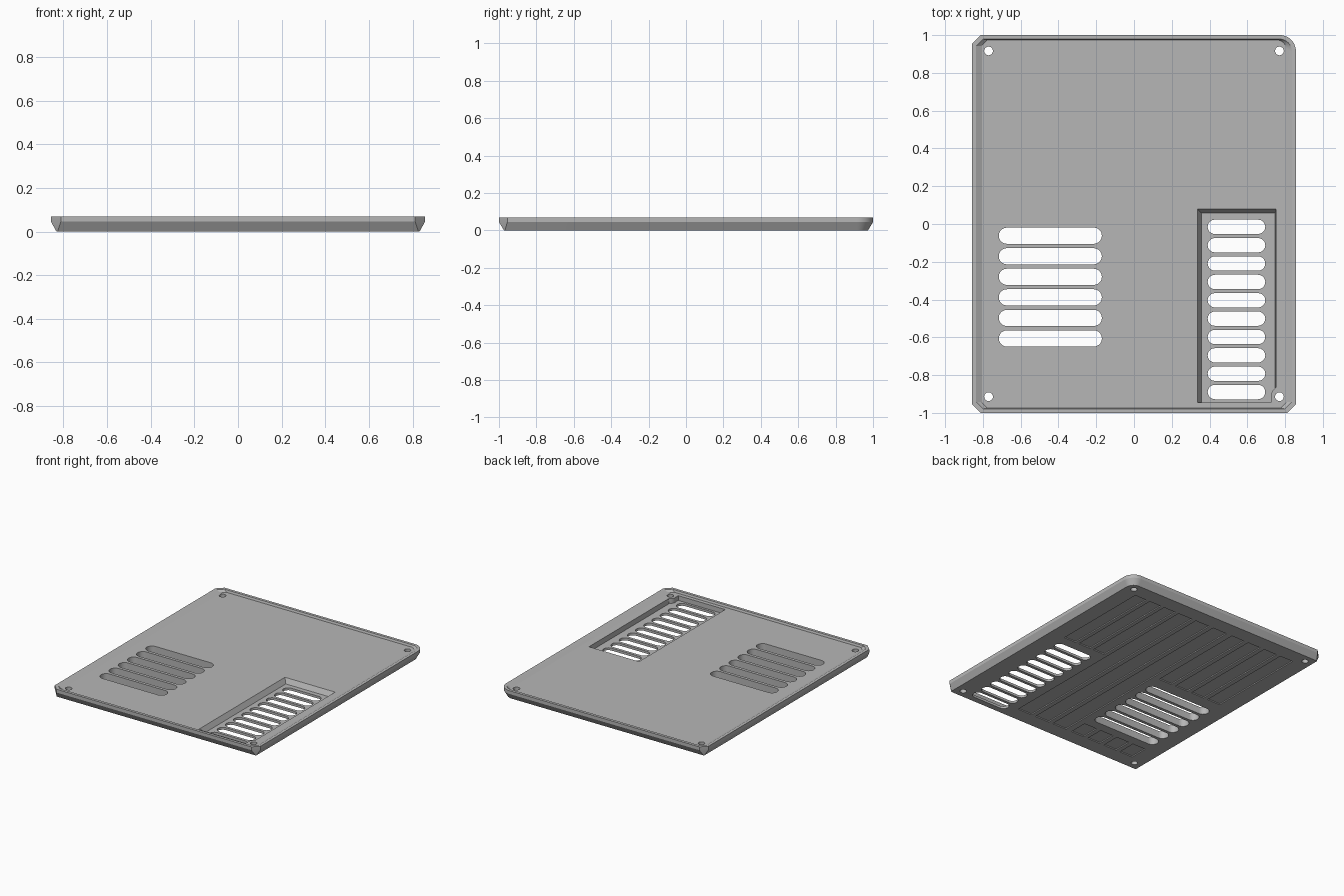
import bpy, bmesh, math

if "Cube" in bpy.data.objects:
    bpy.data.objects.remove(bpy.data.objects["Cube"])

grey = bpy.data.materials.new("plain grey")
grey.diffuse_color = (0.47, 0.47, 0.47, 1)
grey.use_nodes = True
grey.node_tree.nodes["Principled BSDF"].inputs["Base Color"].default_value = grey.diffuse_color


def arc(cx, cy, r, a0, a1, n):
    """Points on an arc, angles in degrees."""
    return [(cx + r * math.cos(math.radians(a0 + (a1 - a0) * i / n)),
             cy + r * math.sin(math.radians(a0 + (a1 - a0) * i / n))) for i in range(n + 1)]


def outline(hx, hy, c, r):
    """Rectangle with three chamfered corners and one rounded back right corner."""
    return [(-hx, -hy + c), (-hx + c, -hy), (hx - c, -hy), (hx, -hy + c),
            *arc(hx - r, hy - r, r, 0, 90, 12), (-hx + c, hy), (-hx, hy - c)]


def loft(bm, loops):
    """Closed solid through (points, z) loops of equal length."""
    rings = [[bm.verts.new((x, y, z)) for x, y in pts] for pts, z in loops]
    n = len(rings[0])
    bm.faces.new(rings[0][::-1])
    for a, b in zip(rings, rings[1:]):
        for i in range(n):
            j = (i + 1) % n
            bm.faces.new((a[i], a[j], b[j], b[i]))
    bm.faces.new(rings[-1])


def prism(bm, pts, z0, z1):
    loft(bm, [(pts, z0), (pts, z1)])


def slot(x0, x1, y, w):
    r = w / 2
    return arc(x1 - r, y, r, -90, 90, 10) + arc(x0 + r, y, r, 90, 270, 10)


def rect(x0, x1, y0, y1):
    return [(x0, y0), (x1, y0), (x1, y1), (x0, y1)]


def make(name, bm):
    bmesh.ops.recalc_face_normals(bm, faces=bm.faces)
    me = bpy.data.meshes.new(name)
    bm.to_mesh(me)
    bm.free()
    me.materials.append(grey)
    ob = bpy.data.objects.new(name, me)
    bpy.context.collection.objects.link(ob)
    return ob


def cut(target, cutter):
    mod = target.modifiers.new("cut", 'BOOLEAN')
    mod.operation, mod.solver, mod.object = 'DIFFERENCE', 'EXACT', cutter
    bpy.context.view_layer.objects.active = target
    bpy.ops.object.modifier_apply(modifier=mod.name)
    bpy.data.objects.remove(cutter)


# Tray with tapered underside and raised rim
FLOOR = 0.054
bm = bmesh.new()
loft(bm, [(outline(0.832, 0.973, 0.005, 0.06), 0),
          (outline(0.857, 1.0, 0.045, 0.085), 0.045),
          (outline(0.857, 1.0, 0.045, 0.085), 0.07),
          (outline(0.836, 0.979, 0.037, 0.066), 0.07),
          (outline(0.806, 0.974, 0.03, 0.05), FLOOR)])
panel = make("cover_panel", bm)

# Sunken vent bay with sloped left and back walls, notched around a screw boss
def bay(left, right, back):
    return [(left, -0.945), (0.725, -0.945), *arc(0.77, -0.91, 0.045, 200, 125, 8),
            (right, -0.865), (right, back), (left, back)]


bm = bmesh.new()
loft(bm, [(bay(0.357, 0.747, 0.058), 0.018),
          (bay(0.335, 0.752, 0.08), FLOOR),
          (bay(0.335, 0.752, 0.08), 0.1)])
cut(panel, make("bay_cutter", bm))

# Vent slots and screw holes
bm = bmesh.new()
for i in range(6):
    prism(bm, slot(-0.716, -0.17, -0.062 - 0.1088 * i, 0.086), -0.1, 0.2)
for i in range(10):
    prism(bm, slot(0.39, 0.695, -0.015 - 0.0972 * i, 0.076), -0.1, 0.2)
for x in (-0.77, 0.77):
    for y in (-0.914, 0.916):
        prism(bm, arc(x, y, 0.023, 0, 345, 23), -0.1, 0.2)

# Shallow relief strips on the underside, clear of the vents
strips = [(x, 0.055, 0.08, 0.86) for x in (-0.65, -0.505, -0.36, -0.215)]
strips += [(x, 0.055, -0.86, -0.72) for x in (-0.65, -0.505, -0.36, -0.215)]
strips += [(x, 0.06, -0.86, 0.86) for x in (-0.05, 0.105, 0.26)]
strips += [(x, 0.05, 0.1, 0.86) for x in (0.40, 0.53, 0.66)]
for x, w, y0, y1 in strips:
    prism(bm, rect(x - w, x + w, y0, y1), -0.1, 0.008)
cut(panel, make("opening_cutter", bm))

# Smooth the rounded corner and slot ends, keep other edges sharp
panel.select_set(True)
bpy.context.view_layer.objects.active = panel
bpy.ops.object.shade_smooth_by_angle(angle=math.radians(25))
